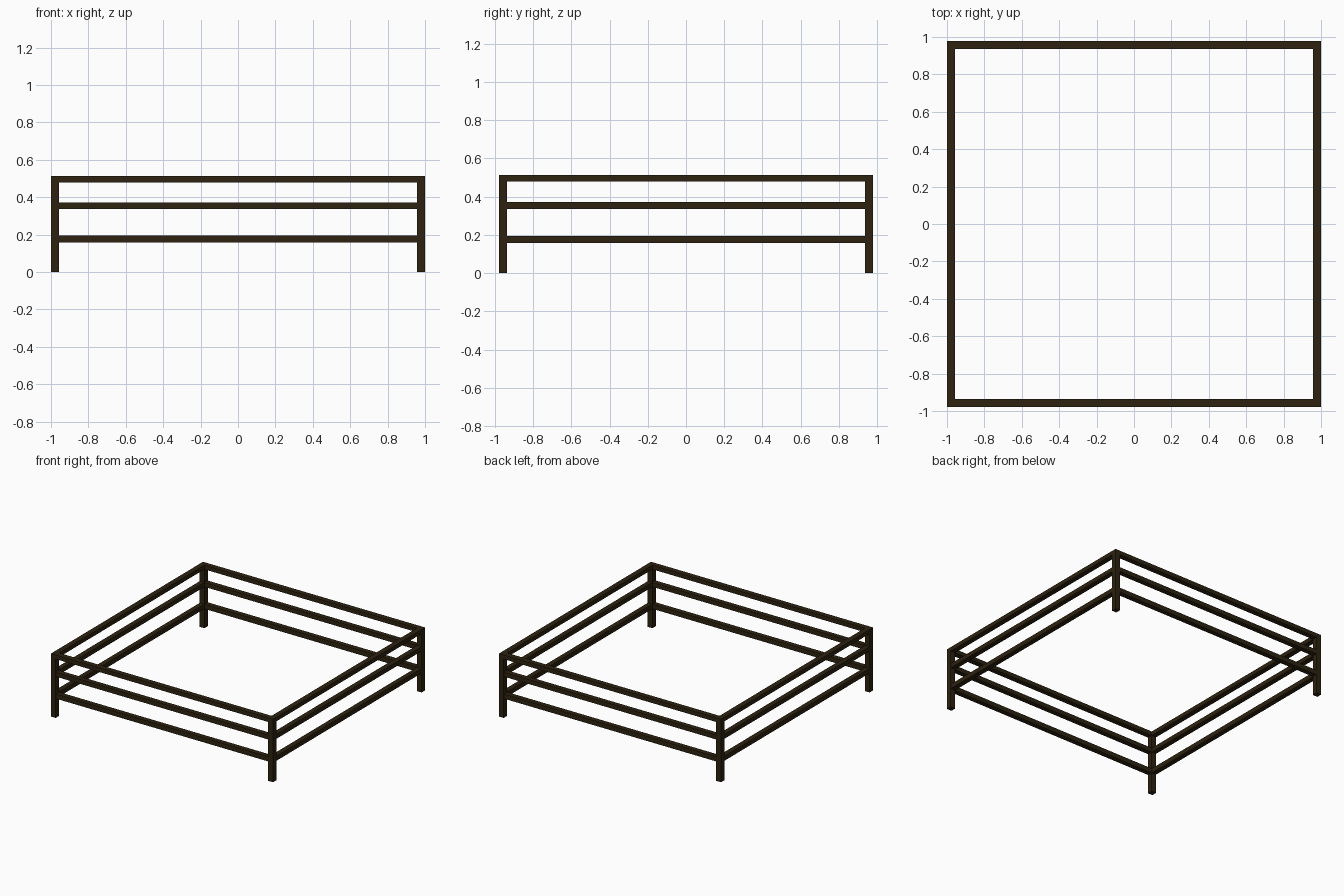
import bpy

if "Cube" in bpy.data.objects:
    bpy.data.objects.remove(bpy.data.objects["Cube"])

HX, HY = 1.0, 0.978      # outer half extents
P = 0.043                # post thickness
H = 0.513                # overall height

wood = bpy.data.materials.new("dark brown wood")
wood.diffuse_color = (0.026, 0.016, 0.005, 1)
wood.use_nodes = True
wood.node_tree.nodes["Principled BSDF"].inputs["Base Color"].default_value = wood.diffuse_color


def box(name, centre, size):
    bpy.ops.mesh.primitive_cube_add(size=1, location=centre)
    ob = bpy.context.object
    ob.name = name
    ob.scale = size
    bpy.ops.object.transform_apply(location=False, rotation=False, scale=True)
    ob.data.materials.append(wood)
    return ob


px, py = HX - P / 2, HY - P / 2   # post centre lines

# Corner posts
for sx, nx in ((-1, "left"), (1, "right")):
    for sy, ny in ((-1, "front"), (1, "back")):
        box(f"{ny}_{nx}_post", (sx * px, sy * py, H / 2), (P, P, H))

# Three rails on every side, fitted between the posts
rails = (("lower", 0.157, 0.195, 0.041),
         ("middle", 0.336, 0.372, 0.041),
         ("top", 0.479, H, P))
for level, z0, z1, depth in rails:
    z, h = (z0 + z1) / 2, z1 - z0
    for s, side in ((-1, "front"), (1, "back")):
        box(f"{side}_{level}_rail", (0, s * py, z), (2 * (HX - P), depth, h))
    for s, side in ((-1, "left"), (1, "right")):
        box(f"{side}_{level}_rail", (s * px, 0, z), (depth, 2 * (HY - P), h))
